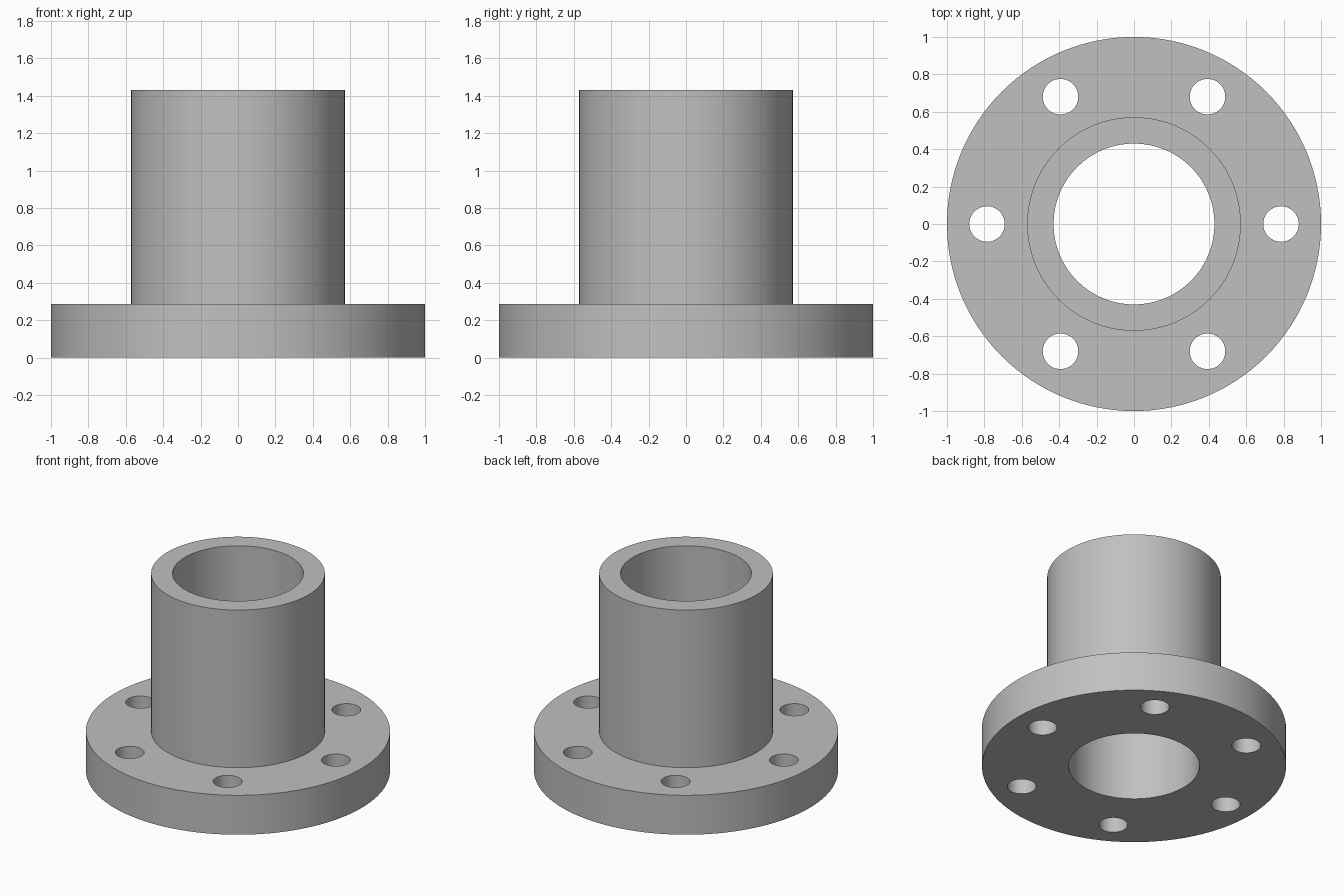
import bpy
import math

cube = bpy.data.objects.get("Cube")
if cube:
    bpy.data.objects.remove(cube, do_unlink=True)

FLANGE_R, FLANGE_H = 1.0, 0.286
TUBE_R, BORE_R, HEIGHT = 0.571, 0.43, 1.43
HOLE_R, HOLE_RING, HOLES = 0.095, 0.786, 6
SIDES = 128

grey = bpy.data.materials.new("Grey metal")
grey.use_nodes = True
colour = (0.53, 0.53, 0.53, 1)
grey.diffuse_color = colour
grey.node_tree.nodes["Principled BSDF"].inputs["Base Color"].default_value = colour


def lathe(name, profile):
    """Revolve a closed (radius, height) profile around z."""
    n = len(profile)
    verts = [(r * math.cos(a), r * math.sin(a), z)
             for a in (math.tau * i / SIDES for i in range(SIDES))
             for r, z in profile]
    faces = []
    for i in range(SIDES):
        a, b = i * n, (i + 1) % SIDES * n
        for j in range(n):
            k = (j + 1) % n
            faces.append((a + j, b + j, b + k, a + k))
    mesh = bpy.data.meshes.new(name)
    mesh.from_pydata(verts, [], faces)
    mesh.materials.append(grey)
    obj = bpy.data.objects.new(name, mesh)
    bpy.context.collection.objects.link(obj)
    return obj


# Flange plate and hollow tube in one turned body
body = lathe("flanged_tube", [
    (BORE_R, 0), (FLANGE_R, 0), (FLANGE_R, FLANGE_H),
    (TUBE_R, FLANGE_H), (TUBE_R, HEIGHT), (BORE_R, HEIGHT)])

# Ring of bolt holes through the flange
for i in range(HOLES):
    a = math.tau * i / HOLES
    bpy.ops.mesh.primitive_cylinder_add(
        vertices=48, radius=HOLE_R, depth=FLANGE_H * 2,
        location=(HOLE_RING * math.cos(a), HOLE_RING * math.sin(a), FLANGE_H / 2))
    cutter = bpy.context.object
    cutter.name = f"bolt_hole_cutter_{i + 1}"
    cutter.data.materials.append(grey)
    cutter.hide_render = True
    cutter.hide_set(True)
    cut = body.modifiers.new(f"Bolt hole {i + 1}", 'BOOLEAN')
    cut.operation = 'DIFFERENCE'
    cut.solver = 'EXACT'
    cut.object = cutter

# Apply the holes and remove the cutters
bpy.ops.object.select_all(action='DESELECT')
body.select_set(True)
bpy.context.view_layer.objects.active = body
for cut in list(body.modifiers):
    cutter = cut.object
    bpy.ops.object.modifier_apply(modifier=cut.name)
    bpy.data.objects.remove(cutter, do_unlink=True)

bpy.ops.object.shade_smooth_by_angle(angle=math.radians(30))
